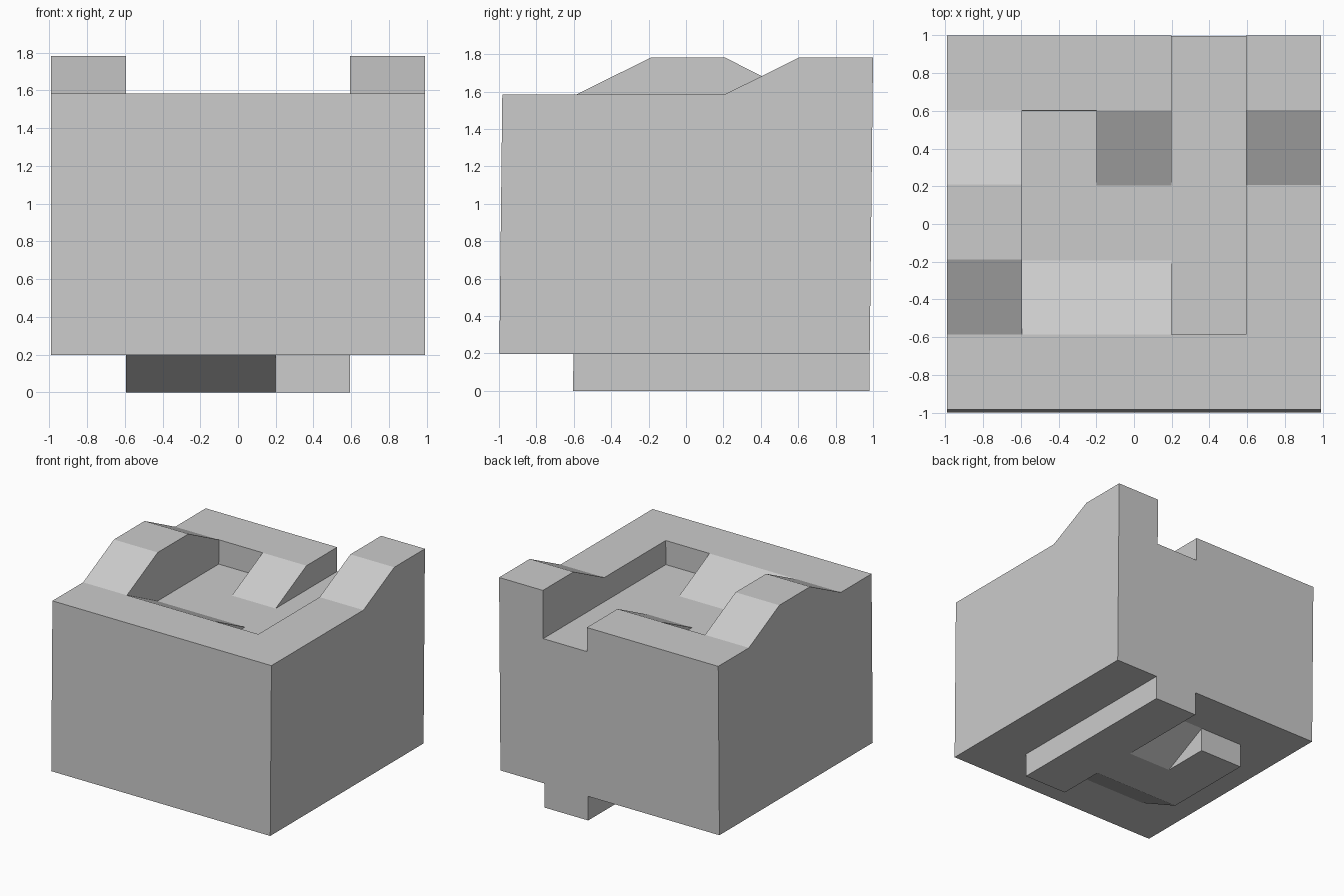
import bpy
import bmesh

if "Cube" in bpy.data.objects:
    bpy.data.objects.remove(bpy.data.objects["Cube"])

U = 0.198            # module: cells are 2U wide, height steps are U
SHEAR = 0.02 / 9     # slight backward lean per height step

# Heights per column (left to right); each pair is a cell's front and back height
TOPS = ["88 89 99 98 88", "88 87 77 77 88", "88 87 77 78 88",
        "88 77 77 77 77", "88 88 88 89 99"]
BASES = ["11 11 11 11 11", "11 10 00 00 11", "11 10 00 01 11",
         "11 00 00 00 00", "11 11 11 11 11"]


def parse(rows):
    return [[(int(p[0]), int(p[1])) for p in r.split()] for r in rows]


bm = bmesh.new()


def face(points):
    """Add a face from grid points (i, j, height), dropping repeats."""
    unique = list(dict.fromkeys(points))
    if len(unique) > 2:
        bm.faces.new([bm.verts.new(((2 * i - 5) * U,
                                    (2 * j - 5) * U - 0.01 + SHEAR * h,
                                    h * U)) for i, j, h in unique])


def wall(a, b, low, high):
    """Upright face over the grid edge a-b between two height pairs."""
    face([(*a, low[0]), (*b, low[1]), (*b, high[1]), (*a, high[0])])


tops, bases = parse(TOPS), parse(BASES)

# Upper and lower relief with the steps between neighbouring cells
for grid in (tops, bases):
    for i in range(5):
        for j in range(5):
            f, b = grid[i][j]
            face([(i, j, f), (i + 1, j, f), (i + 1, j + 1, b), (i, j + 1, b)])
            if i < 4:
                wall((i + 1, j), (i + 1, j + 1), grid[i][j], grid[i + 1][j])
            if j < 4:
                n = grid[i][j + 1][0]
                wall((i, j + 1), (i + 1, j + 1), (b, b), (n, n))

# Outer sides
for k in range(5):
    for col, i in ((0, 0), (4, 5)):
        wall((i, k), (i, k + 1), bases[col][k], tops[col][k])
    for row, j, end in ((0, 0, 0), (4, 5, 1)):
        lo, hi = bases[k][row][end], tops[k][row][end]
        wall((k, j), (k + 1, j), (lo, lo), (hi, hi))

# Weld, clean flat areas and orient
bmesh.ops.remove_doubles(bm, verts=bm.verts, dist=0.0005)
bmesh.ops.recalc_face_normals(bm, faces=bm.faces)
bmesh.ops.dissolve_limit(bm, angle_limit=0.002, verts=bm.verts, edges=bm.edges)

mesh = bpy.data.meshes.new("relief_block")
bm.to_mesh(mesh)
bm.free()
bpy.context.collection.objects.link(bpy.data.objects.new("relief_block", mesh))
